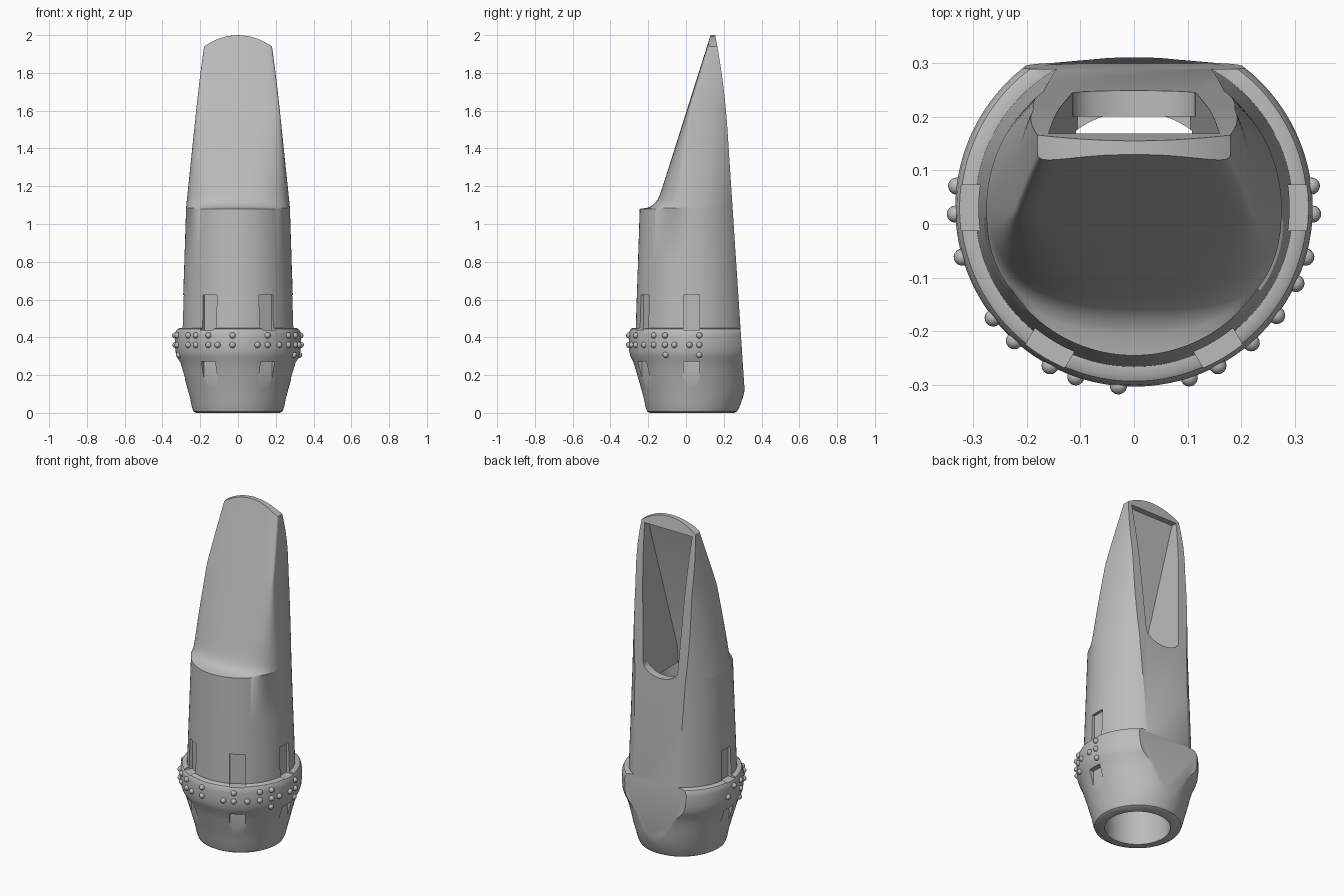
import bpy, bmesh, math
from mathutils import Matrix, Vector

if "Cube" in bpy.data.objects:
    bpy.data.objects.remove(bpy.data.objects["Cube"])

grey = bpy.data.materials.new("plain_grey")
grey.use_nodes = True
grey.diffuse_color = (0.5, 0.5, 0.5, 1)
grey.node_tree.nodes["Principled BSDF"].inputs["Base Color"].default_value = (0.5, 0.5, 0.5, 1)

AXIS_Y = 0.03      # the bore axis sits slightly behind the middle
SHELF = 1.086      # height of the step where the beak starts
N = 128            # points around each section


def make(name, bm):
    bmesh.ops.recalc_face_normals(bm, faces=bm.faces)
    mesh = bpy.data.meshes.new(name)
    bm.to_mesh(mesh)
    bm.free()
    mesh.materials.append(grey)
    obj = bpy.data.objects.new(name, mesh)
    bpy.context.collection.objects.link(obj)
    return obj


def activate(obj):
    bpy.ops.object.select_all(action='DESELECT')
    obj.select_set(True)
    bpy.context.view_layer.objects.active = obj


def cut(target, cutter):
    cutter.hide_render = True
    mod = target.modifiers.new("cut", 'BOOLEAN')
    mod.operation, mod.solver, mod.object = 'DIFFERENCE', 'EXACT', cutter
    activate(target)
    bpy.ops.object.modifier_apply(modifier=mod.name)
    bpy.data.objects.remove(cutter)


def prism(name, profile, half_width):
    """Side profile of (y, z) points, widened in x by a function of z."""
    bm = bmesh.new()
    sides = [[bm.verts.new((s * half_width(z), y, z)) for y, z in profile] for s in (-1, 1)]
    for side in sides:
        bm.faces.new(side)
    for i in range(len(profile)):
        bm.faces.new((sides[0][i - 1], sides[0][i], sides[1][i], sides[1][i - 1]))
    return make(name, bm)


def cylinder(name, radius, depth, matrix):
    bm = bmesh.new()
    bmesh.ops.create_cone(bm, cap_ends=True, segments=64, radius1=radius,
                          radius2=radius, depth=depth, matrix=matrix)
    return make(name, bm)


def table_y(z):
    return 0.318 - 0.0657 * z - 0.127 * max(0, z - 1.5) ** 2


def beak_y(z):
    return -0.145 + 0.316 * (z - 1.13) - 0.045 * math.exp(-max(0, z - SHELF) / 0.02)


def signed_power(v, e):
    return math.copysign(abs(v) ** e, v)


# Body: turned shank, collar and barrel, then the tapering beak
turned = [(0.222, 0), (0.236, 0.008), (0.244, 0.03), (0.254, 0.08), (0.268, 0.13),
          (0.282, 0.18), (0.297, 0.23), (0.309, 0.27), (0.322, 0.295), (0.33, 0.32),
          (0.333, 0.35), (0.333, 0.41), (0.33, 0.43), (0.323, 0.444), (0.312, 0.45),
          (0.296, 0.45), (0.291, 0.6), (0.284, 0.8), (0.275, 1.08)]
beak_heights = [SHELF, 1.092, 1.1, 1.112, 1.13, 1.16] + [1.2 + 0.04 * i for i in range(21)]


def turned_ring(r, z):
    back = r + 0.018 * math.exp(-((z - 0.1) / 0.08) ** 2)
    ring = []
    for j in range(N):
        a = 2 * math.pi * j / N
        c = -math.cos(a)
        ring.append((r * math.sin(a), AXIS_Y + c * (back if c > 0 else r), z))
    return ring


def beak_ring(z):
    t = (z - SHELF) / (2 - SHELF)
    width = 0.275 - 0.095 * t
    drop = max(0, (z - 1.6) / 0.4) ** 2
    ring = []
    for j in range(N):
        a = 2 * math.pi * j / N
        c = -math.cos(a)
        e = 2 / (2 + t) if c > 0 else 2 / (2.4 + 2.5 * t)
        x = width * signed_power(math.sin(a), e)
        h = z - 1.85 * drop * x * x
        front = beak_y(h)
        middle = max(AXIS_Y, front + 0.03)
        reach = 0.305 - middle if c > 0 else middle - front
        ring.append((x, middle + reach * signed_power(c, e), h))
    return ring


bm = bmesh.new()
rings = [turned_ring(r, z) for r, z in turned] + [beak_ring(z) for z in beak_heights]
rings = [[bm.verts.new(p) for p in ring] for ring in rings]
for low, high in zip(rings, rings[1:]):
    for j in range(N):
        bm.faces.new((low[j - 1], low[j], high[j], high[j - 1]))
bm.faces.new(rings[0])
tip, q = rings[-1], N // 4
for i in range(-q, q):     # curved tip, bridged front to back
    corners = [tip[i % N], tip[(i + 1) % N], tip[(N // 2 - i - 1) % N], tip[(N // 2 - i) % N]]
    bm.faces.new(list(dict.fromkeys(corners)))
body = make("mouthpiece_body", bm)

# Flat table on the back, curving toward the tip
heights = [-0.1, 1.5] + [1.5 + 0.06 * i for i in range(1, 11)]
cut(body, prism("table_cutter", [(table_y(z), z) for z in heights] + [(0.6, 2.1), (0.6, -0.1)],
                lambda z: 0.6))

# Round bore from below
cut(body, cylinder("bore_cutter", 0.18, 1.1, Matrix.Translation((0, AXIS_Y, 0.45))))

# Chamber and window behind the beak, with a rounded lower end
chamber = [(-0.08, 0.95), (-0.08, 1.1), (0.134, 1.925), (0.4, 1.925),
           (0.4, 1.12), (0.2, 1.12), (0.2, 0.95)]
cut(body, prism("chamber_cutter", chamber, lambda z: 0.115 + 0.055 * (z - 1.12)))
cut(body, cylinder("window_end_cutter", 0.1145, 0.25,
                   Matrix.Translation((0, 0.275, 1.125)) @ Matrix.Diagonal((1, 1, 0.6, 1))
                   @ Matrix.Rotation(math.pi / 2, 4, 'X')))


# Grooves above and below the collar
def polar(angle, radius, z):
    return (Matrix.Translation((0, AXIS_Y, 0)) @ Matrix.Rotation(angle, 4, 'Z')
            @ Matrix.Translation((0, -radius, z)))


for degrees in (-90, -31, 31, 90):
    for inner, bottom, top in ((0.272, 0.44, 0.625), (0.28, 0.15, 0.272)):
        bm = bmesh.new()
        place = polar(math.radians(degrees), inner + 0.1, (bottom + top) / 2)
        bmesh.ops.create_cube(bm, size=1,
                              matrix=place @ Matrix.Diagonal((0.085, 0.2, top - bottom, 1)))
        cut(body, make("groove_cutter", bm))

# Raised dots on the collar: angle from the front -> rows used
dots = {-97: "m", -88: "t", -74: "tml", -52: "tm", -42: "tm", -28: "tm", -19: "m", -5: "tm",
        18: "m", 28: "tm", 41: "m", 53: "tm", 65: "tml", 74: "m", 88: "m", 97: "tml"}
row_height = {"t": 0.41, "m": 0.36, "l": 0.307}
bm = bmesh.new()
for degrees, rows in dots.items():
    for row in rows:
        radius = 0.326 if row == "l" else 0.333
        bmesh.ops.create_uvsphere(bm, u_segments=16, v_segments=10, radius=0.016,
                                  matrix=polar(math.radians(degrees), radius, row_height[row]))
collar_dots = make("collar_dots", bm)

for obj in (body, collar_dots):
    activate(obj)
    bpy.ops.object.shade_smooth_by_angle(angle=math.radians(30))
